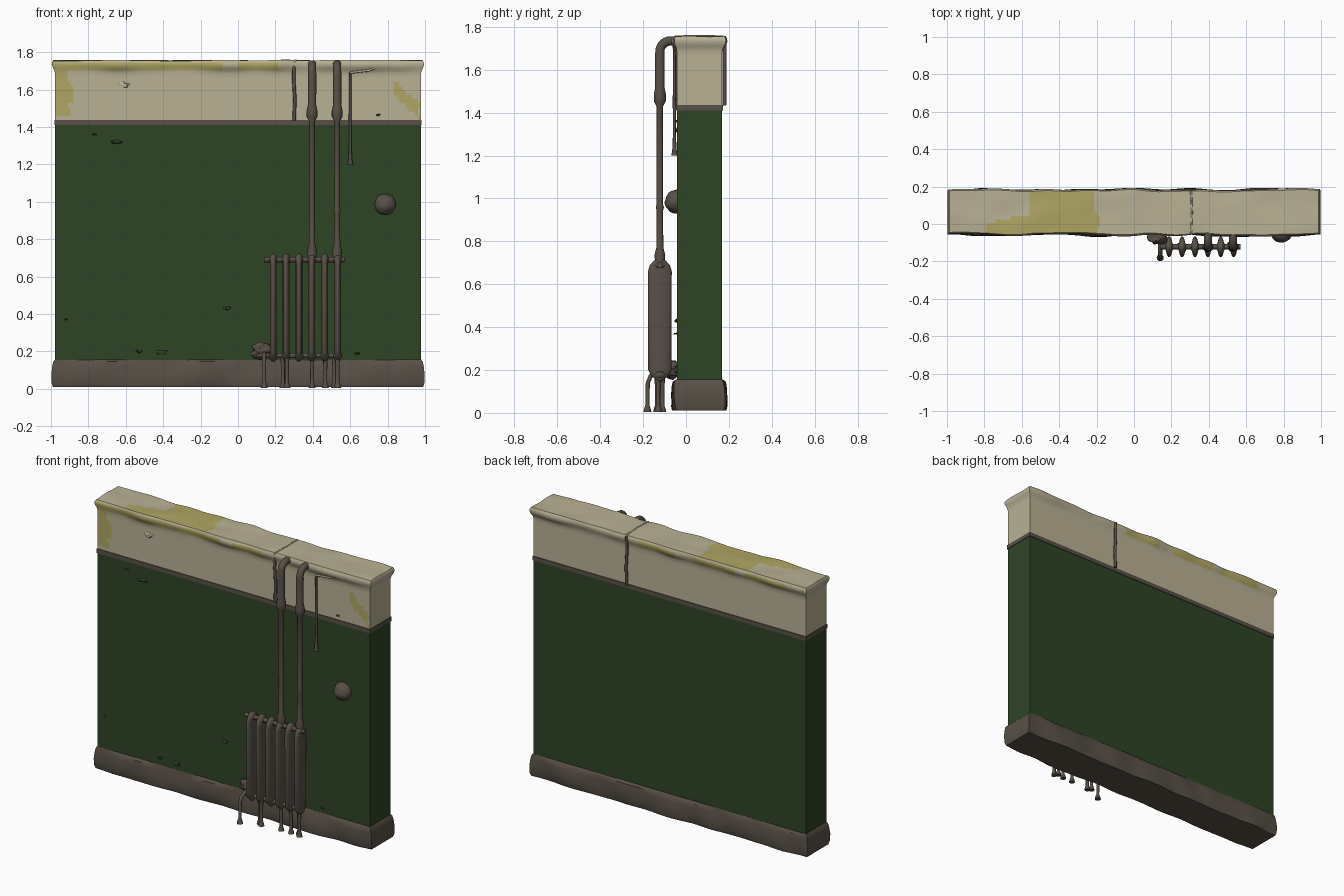
import bpy, bmesh, math
from mathutils import Vector, noise

if "Cube" in bpy.data.objects:
    bpy.data.objects.remove(bpy.data.objects["Cube"], do_unlink=True)


def material(name, rgb):
    m = bpy.data.materials.new(name)
    m.use_nodes = True
    m.diffuse_color = (*rgb, 1)
    bsdf = next(n for n in m.node_tree.nodes if n.type == 'BSDF_PRINCIPLED')
    bsdf.inputs["Base Color"].default_value = (*rgb, 1)
    bsdf.inputs["Roughness"].default_value = 0.8
    return m


GREEN = material("wall green", (0.027, 0.058, 0.0185))
CREAM = material("aged cream", (0.485, 0.44, 0.30))
YELLOW = material("yellow stain", (0.43, 0.38, 0.125))
GREY = material("warm grey metal", (0.098, 0.08, 0.062))

X, Y, Z = Vector((1, 0, 0)), Vector((0, 1, 0)), Vector((0, 0, 1))
HALF, FRONT, BACK = 0.978, -0.043, 0.168   # wall extents
PIPE_Y = -0.122


def finish(name, bm, mats, angle=40):
    bmesh.ops.recalc_face_normals(bm, faces=bm.faces[:])
    mesh = bpy.data.meshes.new(name)
    bm.to_mesh(mesh)
    bm.free()
    ob = bpy.data.objects.new(name, mesh)
    bpy.context.collection.objects.link(ob)
    for m in mats:
        mesh.materials.append(m)
    bpy.ops.object.select_all(action='DESELECT')
    ob.select_set(True)
    bpy.context.view_layer.objects.active = ob
    bpy.ops.object.shade_smooth_by_angle(angle=math.radians(angle))
    return ob


def block(name, levels, nx, ny, mats, wobble=0.0, rule=None):
    """Wall course: stacked rectangles, each level = (height, overhang)."""
    bm, verts, top = bmesh.new(), {}, len(levels) - 1

    def v(i, j, k):
        if (i, j, k) not in verts:
            z, grow = levels[k]
            fx, fy = 2 * i / nx - 1, j / ny
            x = fx * (HALF + grow)
            y = FRONT - grow + fy * (BACK - FRONT + 2 * grow)
            n = noise.noise((x * 6, y * 9, z * 5)) * wobble * min(1, max(grow, 0) / 0.01)
            if j in (0, ny):
                y += n if j else -n
            if k == top:
                z += n * 0.4
            verts[i, j, k] = bm.verts.new((x, y, z))
        return verts[i, j, k]

    for k in range(top):
        for i in range(nx):
            for j in (0, ny):
                bm.faces.new((v(i, j, k), v(i + 1, j, k), v(i + 1, j, k + 1), v(i, j, k + 1)))
        for j in range(ny):
            for i in (0, nx):
                bm.faces.new((v(i, j, k), v(i, j + 1, k), v(i, j + 1, k + 1), v(i, j, k + 1)))
    for k in (0, top):
        for i in range(nx):
            for j in range(ny):
                bm.faces.new((v(i, j, k), v(i + 1, j, k), v(i + 1, j + 1, k), v(i, j + 1, k)))
    if rule:
        for f in bm.faces:
            f.normal_update()
            f.material_index = int(rule(f.calc_center_median(), f.normal))
    return finish(name, bm, mats)


def tube(name, points, radii, ref=X, mat=GREY, sides=14):
    """Tube along a path; a radius may be a pair for an oval section."""
    bm, rings = bmesh.new(), []
    pts = [Vector(p) for p in points]
    for n, p in enumerate(pts):
        t = (pts[min(n + 1, len(pts) - 1)] - pts[max(n - 1, 0)]).normalized()
        u = (ref - t * ref.dot(t)).normalized()
        w = t.cross(u)
        r = radii[n] if isinstance(radii, (list, tuple)) else radii
        ru, rw = r if isinstance(r, tuple) else (r, r)
        ring = []
        for s in range(sides):
            a = math.tau * s / sides
            ring.append(bm.verts.new(p + u * ru * math.cos(a) + w * rw * math.sin(a)))
        rings.append(ring)
    for a, b in zip(rings, rings[1:]):
        for s in range(sides):
            bm.faces.new((a[s], a[s - 1], b[s - 1], b[s]))
    bm.faces.new(rings[0])
    bm.faces.new(rings[-1])
    return finish(name, bm, [mat], 60)


def lump(name, loc, size, mat, rough=0.0, detail=3):
    bm = bmesh.new()
    bmesh.ops.create_icosphere(bm, subdivisions=detail, radius=1)
    for v in bm.verts:
        d = v.co * (1 + rough * noise.noise(v.co * 2 + Vector(loc) * 7))
        v.co = Vector(loc) + Vector((d.x * size[0], d.y * size[1], d.z * size[2]))
    return finish(name, bm, [mat], 60)


# Stain pattern on the capping
def stained(c, n):
    x, z = c.x + 0.03 * noise.noise(c * 14), c.z
    if n.z > 0.7 and z > 1.74:
        return -0.57 < x < -0.2 or (-0.8 < x <= -0.57 and c.y < 0.05 + (x + 0.57) * 0.2)
    if abs(n.x) > 0.7:
        return False
    if 1.705 < z < 1.745 and -0.96 < x < 0.22:
        return noise.noise((x * 5, c.y * 5, 3)) > -0.3
    if c.y > 0:
        return False
    left = x < -0.9 and 1.47 < z < 1.74
    right = 0.83 < x < 0.97 and 1.55 - (x - 0.83) * 0.75 < z < 1.66 - (x - 0.83)
    return left or right


# Wall courses
block("wall_panel", [(0.12, 0), (1.415, 0)], 1, 1, [GREEN])
block("dividing_band", [(1.41, 0.004), (1.437, 0.004)], 1, 1, [GREY])
cap_levels = [(1.437 + 0.0225 * i, 0) for i in range(12)]
cap_levels += [(1.702, 0.004), (1.715, 0.011), (1.73, 0.016), (1.744, 0.016), (1.756, 0.009)]
block("capping", cap_levels, 120, 12, [CREAM, YELLOW], 0.014, stained)
block("skirting", [(0.01, 0.012), (0.03, 0.018), (0.075, 0.02), (0.12, 0.015), (0.145, 0.01), (0.155, 0.002)],
      60, 4, [GREY], 0.016)

# Seam strap across the capping
for name, y in (("front_strap", FRONT - 0.006), ("back_strap", BACK + 0.012)):
    tube(name, [(0.30, y, 1.435), (0.304, y, 1.55), (0.298, y, 1.65), (0.30, y, 1.75)], 0.009, sides=8)
tube("top_seam", [(0.305, -0.05, 1.756), (0.31, 0.06, 1.757), (0.305, 0.175, 1.756)], 0.005, mat=CREAM, sides=8)

# Radiator fins and headers
for i in range(6):
    x = 0.188 + i * 0.069
    profile = [(0.145, 0.008), (0.158, 0.022), (0.175, 0.042), (0.20, 0.056),
               (0.66, 0.057), (0.69, 0.048), (0.71, 0.028), (0.722, 0.008)]
    tube("radiator_fin", [(x, PIPE_Y, z) for z, r in profile],
         [(min(0.018, r), r) for z, r in profile])
    for z in (0.178, 0.69):
        lump("fin_joint", (x, PIPE_Y, z), (0.026, 0.03, 0.022), GREY, detail=2)
for name, z, x0, x1 in (("top_header", 0.69, 0.14, 0.57), ("bottom_header", 0.178, 0.13, 0.555)):
    tube(name, [(x0, PIPE_Y, z), (x1, PIPE_Y, z)], 0.014, ref=Y)

# Riser pipes bending back over the capping
for x in (0.396, 0.53):
    path = [(0.68, 0.02), (0.735, 0.026), (0.77, 0.017), (0.94, 0.015), (0.958, 0.019 if x > 0.5 else 0.015),
            (0.976, 0.015), (1.43, 0.016), (1.455, 0.029), (1.485, 0.029), (1.52, 0.022), (1.67, 0.023)]
    pts = [(x, PIPE_Y, z) for z, r in path]
    radii = [r for z, r in path]
    for s in range(1, 7):
        a = math.pi / 2 * s / 6
        pts.append((x, PIPE_Y + 0.05 * (1 - math.cos(a)), 1.685 + 0.05 * math.sin(a)))
        radii.append(0.022)
    pts.append((x, -0.03, 1.735))
    radii.append(0.02)
    tube("riser_pipe", pts, radii)

# Radiator feet
for x, y in ((0.24, -0.12), (0.262, -0.135), (0.396, -0.122), (0.467, -0.122), (0.515, -0.11), (0.532, -0.13)):
    tube("radiator_foot", [(x, y, z) for z in (0.005, 0.018, 0.035, 0.1, 0.18)],
         [0.018, 0.016, 0.01, 0.01, 0.013], sides=10)

# Valve and its supply pipe
lump("valve_body", (0.125, -0.07, 0.205), (0.05, 0.035, 0.042), GREY, 0.5)
tube("valve_arm", [(0.09, -0.05, 0.175), (0.12, -0.09, 0.18), (0.19, PIPE_Y, 0.178)], 0.014, ref=Z)
tube("supply_pipe", [(0.14, -0.07, 0.19), (0.14, -0.13, 0.185), (0.14, -0.165, 0.172), (0.14, -0.178, 0.14),
                     (0.14, -0.18, 0.04), (0.14, -0.18, 0.018), (0.14, -0.18, 0.005)],
     [0.012, 0.012, 0.011, 0.01, 0.009, 0.016, 0.019])

# Round wall fitting
lump("wall_knob", (0.787, -0.045, 0.985), (0.058, 0.054, 0.056), GREY, 0.08)

# Loose cable hanging from the capping
tube("hanging_cable", [(0.60, -0.054, z) for z in (1.2, 1.23, 1.3, 1.45, 1.6, 1.69)],
     [0.014, 0.01, 0.007, 0.008, 0.007, 0.006], sides=8)
tube("cable_run", [(0.60, -0.054, 1.69), (0.64, -0.055, 1.695), (0.70, -0.056, 1.702), (0.74, -0.056, 1.72)],
     0.006, ref=Y, mat=CREAM, sides=8)

# Chips and dents on the front
for x, z, w, mat in ((-0.65, 1.32, 0.025, GREEN), (-0.77, 1.36, 0.012, GREEN), (-0.06, 0.43, 0.018, GREEN),
                     (-0.53, 0.2, 0.016, GREEN), (-0.41, 0.195, 0.028, GREEN), (-0.92, 0.37, 0.01, GREEN),
                     (0.64, 0.19, 0.012, GREEN), (-0.61, 1.625, 0.03, CREAM), (0.75, 1.465, 0.012, GREY)):
    lump("surface_chip", (x, FRONT, z), (w, 0.012, w * 0.45), mat, 0.9, 2)
